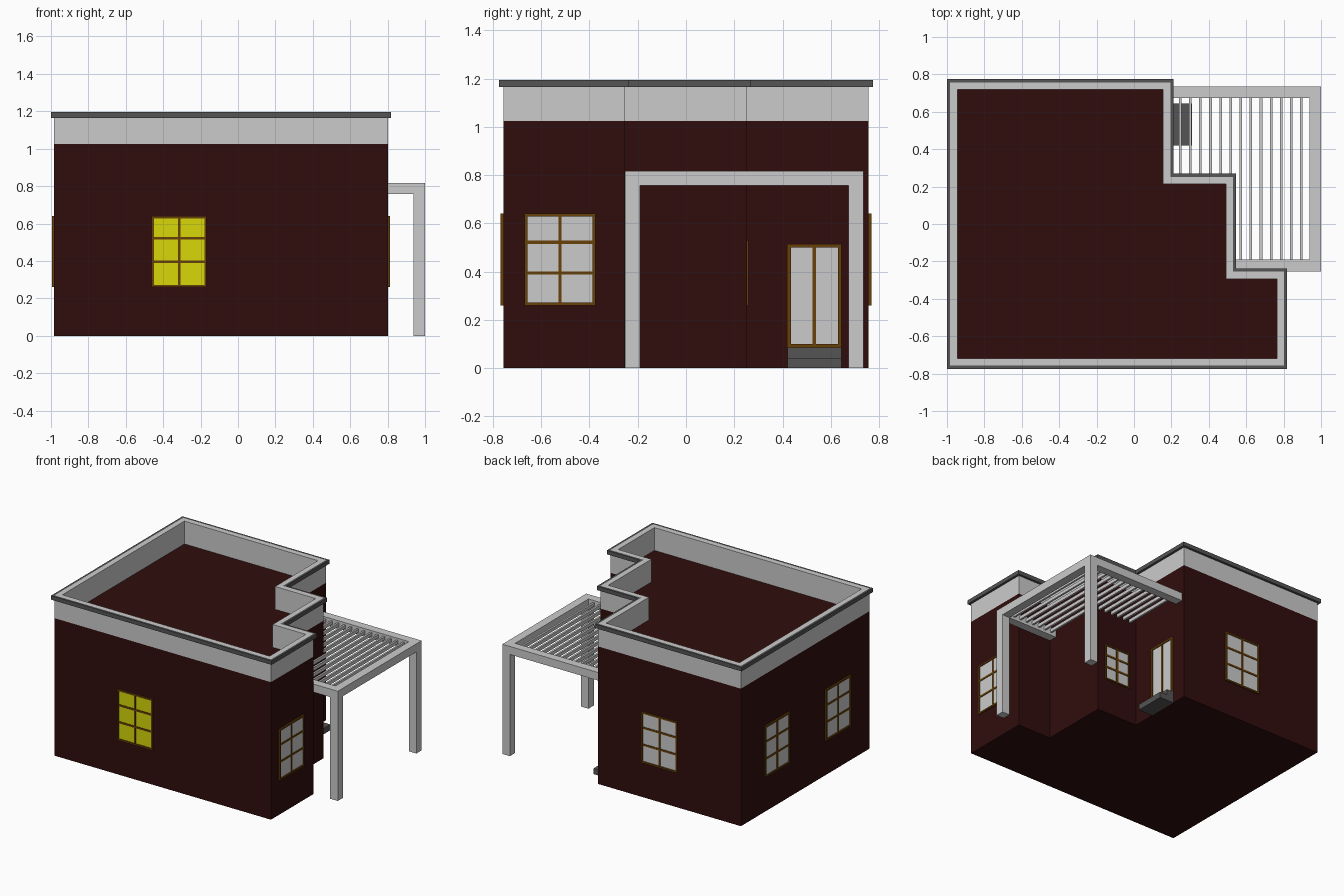
import bpy, bmesh
from mathutils import Vector

if "Cube" in bpy.data.objects:
    bpy.data.objects.remove(bpy.data.objects["Cube"])


def material(name, rgb):
    m = bpy.data.materials.new(name)
    m.diffuse_color = (*rgb, 1)
    m.use_nodes = True
    m.node_tree.nodes["Principled BSDF"].inputs["Base Color"].default_value = m.diffuse_color
    return m


RED = material("dark_red", (0.03, 0.004, 0.004))
DARK = material("dark_grey", (0.09, 0.09, 0.09))
WOOD = material("brown_wood", (0.14, 0.05, 0.002))
YELLOW = material("lit_glass", (0.68, 0.68, 0.003))


def finish(name, bm, mat=None):
    bmesh.ops.recalc_face_normals(bm, faces=bm.faces[:])
    me = bpy.data.meshes.new(name)
    bm.to_mesh(me)
    bm.free()
    if mat:
        me.materials.append(mat)
    ob = bpy.data.objects.new(name, me)
    bpy.context.collection.objects.link(ob)
    return ob


def add_box(bm, a, b):
    a, b = Vector(a), Vector(b)
    vs = bmesh.ops.create_cube(bm, size=1)["verts"]
    for v in vs:
        v.co = Vector([(a[i] + b[i]) / 2 + v.co[i] * (b[i] - a[i]) for i in range(3)])


def boxes(name, pairs, mat=None):
    bm = bmesh.new()
    for a, b in pairs:
        add_box(bm, a, b)
    return finish(name, bm, mat)


def offset(pts, d):
    # Offset a right-angled counter-clockwise outline outward by d
    out = []
    for i, p in enumerate(pts):
        p, q, r = Vector(pts[i - 1]), Vector(p), Vector(pts[(i + 1) % len(pts)])
        e, f = (q - p).normalized(), (r - q).normalized()
        out.append(q + d * Vector((e.y + f.y, -e.x - f.x)))
    return out


def ring(name, outer, inner, z0, z1, mat=None):
    bm = bmesh.new()
    loops = [[bm.verts.new((p[0], p[1], z)) for p in pts]
             for pts, z in ((outer, z0), (outer, z1), (inner, z1), (inner, z0))]
    n = len(outer)
    for k in range(4):
        a, b = loops[k], loops[(k + 1) % 4]
        for i in range(n):
            j = (i + 1) % n
            bm.faces.new((a[i], a[j], b[j], b[i]))
    return finish(name, bm, mat)


# Stepped house body
PLAN = [(-0.983, -0.757), (0.802, -0.757), (0.802, -0.255), (0.529, -0.255),
        (0.529, 0.252), (0.194, 0.252), (0.194, 0.757), (-0.983, 0.757)]
bm = bmesh.new()
base = bm.faces.new([bm.verts.new((x, y, 0)) for x, y in PLAN])
top = bmesh.ops.extrude_face_region(bm, geom=[base], use_keep_orig=True)["geom"]
bmesh.ops.translate(bm, vec=(0, 0, 1.025),
                    verts=[g for g in top if isinstance(g, bmesh.types.BMVert)])
finish("house_walls", bm, RED)

# Parapet and the dark band around its top
ring("parapet", PLAN, offset(PLAN, -0.038), 1.025, 1.195)
ring("parapet_band", offset(PLAN, 0.017), PLAN, 1.165, 1.195, DARK)


def opening(name, axis, side, wall, c, w, z0, z1, rows, bar, glass=None):
    # axis = wall normal (0 x, 1 y), side = +1/-1, c = centre along the wall
    def piece(u0, u1, a, b, depth):
        lo, hi = [0, 0, a], [0, 0, b]
        lo[axis], hi[axis] = sorted((wall - side * 0.01, wall + side * depth))
        lo[1 - axis], hi[1 - axis] = u0, u1
        return lo, hi
    l, r = c - w / 2, c + w / 2
    frame = [piece(l, l + bar, z0, z1, 0.011), piece(r - bar, r, z0, z1, 0.011),
             piece(l + bar, r - bar, z0, z0 + bar, 0.011),
             piece(l + bar, r - bar, z1 - bar, z1, 0.011),
             piece(c - 0.007, c + 0.007, z0 + bar, z1 - bar, 0.009)]
    for k in range(1, rows):
        z = z0 + (z1 - z0) * k / rows + 0.008
        frame.append(piece(l + bar, r - bar, z - 0.007, z + 0.007, 0.008))
    boxes(name + "_frame", frame, WOOD)
    boxes(name + "_glass", [piece(l + bar / 2, r - bar / 2, z0 + bar / 2, z1 - bar / 2, 0.004)], glass)


# Windows and double door
opening("front_window", 1, -1, -0.757, -0.315, 0.294, 0.26, 0.64, 3, 0.012, YELLOW)
opening("back_window", 1, 1, 0.757, -0.315, 0.294, 0.26, 0.64, 3, 0.012)
opening("right_window", 0, 1, 0.802, -0.522, 0.294, 0.26, 0.64, 3, 0.012)
opening("left_window_rear", 0, -1, -0.983, 0.335, 0.294, 0.26, 0.64, 3, 0.012)
opening("left_window_fore", 0, -1, -0.983, -0.38, 0.294, 0.26, 0.64, 3, 0.012)
opening("porch_window", 1, 1, 0.249, 0.362, 0.21, 0.26, 0.53, 3, 0.01)
opening("door", 0, 1, 0.194, 0.532, 0.225, 0.085, 0.515, 1, 0.015)

# Door steps
boxes("door_steps", [((0.194, 0.42, 0), (0.31, 0.645, 0.043)),
                     ((0.194, 0.42, 0.043), (0.25, 0.645, 0.085))], DARK)

# Pergola: beams, posts and slats
boxes("pergola_beams", [((0.194, 0.673, 0.758), (1, 0.735, 0.818)),
                        ((0.529, -0.253, 0.758), (1, -0.191, 0.818)),
                        ((0.938, -0.191, 0.758), (1, 0.673, 0.818))])
boxes("pergola_posts", [((0.938, y, 0), (1, y + 0.062, 0.758)) for y in (-0.253, 0.673)])
slats = []
for i in range(13):
    x = 0.895 - 0.054 * i
    slats.append(((x - 0.007, -0.191 if x > 0.53 else 0.252, 0.778), (x + 0.007, 0.673, 0.803)))
boxes("pergola_slats", slats)
